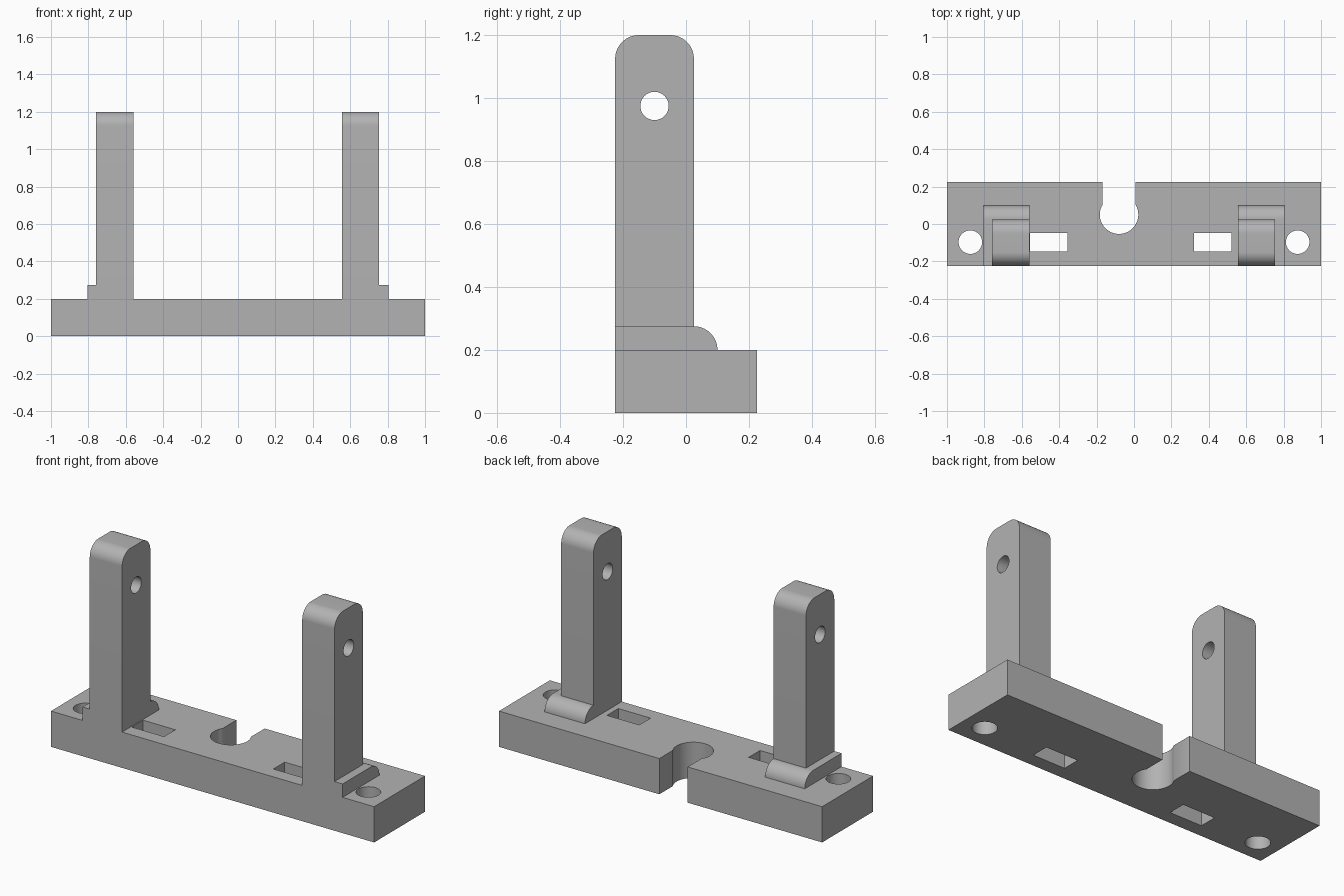
import bpy
from math import sin, cos, pi, radians, asin
from mathutils import Matrix
import bmesh

cube = bpy.data.objects.get("Cube")
if cube:
    bpy.data.objects.remove(cube, do_unlink=True)

grey = bpy.data.materials.new("plain grey")
grey.use_nodes = True
grey.diffuse_color = (0.45, 0.45, 0.45, 1)
grey.node_tree.nodes["Principled BSDF"].inputs["Base Color"].default_value = grey.diffuse_color


def arc(cx, cy, r, start, end, steps=16):
    """Points along an arc, angles in radians."""
    angles = [start + (end - start) * i / steps for i in range(steps + 1)]
    return [(cx + r * cos(a), cy + r * sin(a)) for a in angles]


def prism(name, outline, low, high, axis="Z"):
    """Extrude an outline: (x, y) along Z, or (y, z) along X."""
    bm = bmesh.new()
    def place(p, h):
        return (p[0], p[1], h) if axis == "Z" else (h, p[0], p[1])
    face = bm.faces.new([bm.verts.new(place(p, low)) for p in outline])
    side = bmesh.ops.extrude_face_region(bm, geom=[face])
    verts = [g for g in side["geom"] if isinstance(g, bmesh.types.BMVert)]
    offset = (0, 0, high - low) if axis == "Z" else (high - low, 0, 0)
    bmesh.ops.translate(bm, verts=verts, vec=offset)
    bmesh.ops.recalc_face_normals(bm, faces=bm.faces)
    mesh = bpy.data.meshes.new(name)
    bm.to_mesh(mesh)
    bm.free()
    mesh.materials.append(grey)
    obj = bpy.data.objects.new(name, mesh)
    bpy.context.collection.objects.link(obj)
    return obj


def cut(obj, cutters):
    """Subtract each cutter, apply the result and delete the cutters."""
    for cutter in cutters:
        cutter.hide_render = True
        mod = obj.modifiers.new("cut", "BOOLEAN")
        mod.operation = "DIFFERENCE"
        mod.solver = "EXACT"
        mod.object = cutter
    bpy.context.view_layer.update()
    graph = bpy.context.evaluated_depsgraph_get()
    mesh = bpy.data.meshes.new_from_object(obj.evaluated_get(graph))
    obj.modifiers.clear()
    obj.data = mesh
    for cutter in cutters:
        bpy.data.objects.remove(cutter, do_unlink=True)


def smooth(obj):
    bpy.ops.object.select_all(action="DESELECT")
    obj.select_set(True)
    bpy.context.view_layer.objects.active = obj
    bpy.ops.object.shade_smooth_by_angle(angle=radians(30))


def rect(x0, x1, y0, y1):
    return [(x0, y0), (x1, y0), (x1, y1), (x0, y1)]


front, back, top = -0.225, 0.225, 0.2

# Base plate with the keyhole notch opening at the back
notch_x, notch_y, notch_r, half = -0.08, 0.05, 0.103, 0.0875
lip = pi / 2 - asin(half / notch_r)
notch = arc(notch_x, notch_y, notch_r, lip, -pi - lip, 40)
outline = [(-1, front), (1, front), (1, back), (notch_x + half, back)]
outline += notch + [(notch_x - half, back), (-1, back)]
base = prism("base_plate", outline, 0, top)

# Screw holes and rectangular slots through the base
cutters = [prism("screw_hole_cutter", arc(x, -0.097, 0.063, 0, 2 * pi, 40)[:-1], -0.1, 0.3)
           for x in (-0.875, 0.875)]
cutters += [prism("slot_cutter", rect(x, x + 0.2, -0.147, -0.047), -0.1, 0.3)
            for x in (-0.555, 0.322)]
cut(base, cutters)
smooth(base)

# Uprights: rounded top, pivot hole and a rounded foot
r, foot_top, post_back, height = 0.075, 0.275, 0.025, 1.2
post_outline = [(front, foot_top), (post_back, foot_top)]
post_outline += arc(post_back - r, height - r, r, 0, pi / 2)
post_outline += arc(front + r, height - r, r, pi / 2, pi)
foot_outline = [(front, top)] + arc(post_back, top, r, 0, pi / 2) + [(front, foot_top)]

for side, post_x, foot_x in (("right", (-0.76, -0.56), (-0.805, -0.56)),
                             ("left", (0.555, 0.755), (0.555, 0.805))):
    post = prism(side + "_upright", post_outline, *post_x, axis="X")
    hole = prism("pivot_hole_cutter", arc(-0.1, 0.975, 0.045, 0, 2 * pi, 32)[:-1],
                 post_x[0] - 0.1, post_x[1] + 0.1, axis="X")
    cut(post, [hole])
    smooth(post)
    smooth(prism(side + "_upright_foot", foot_outline, *foot_x, axis="X"))
